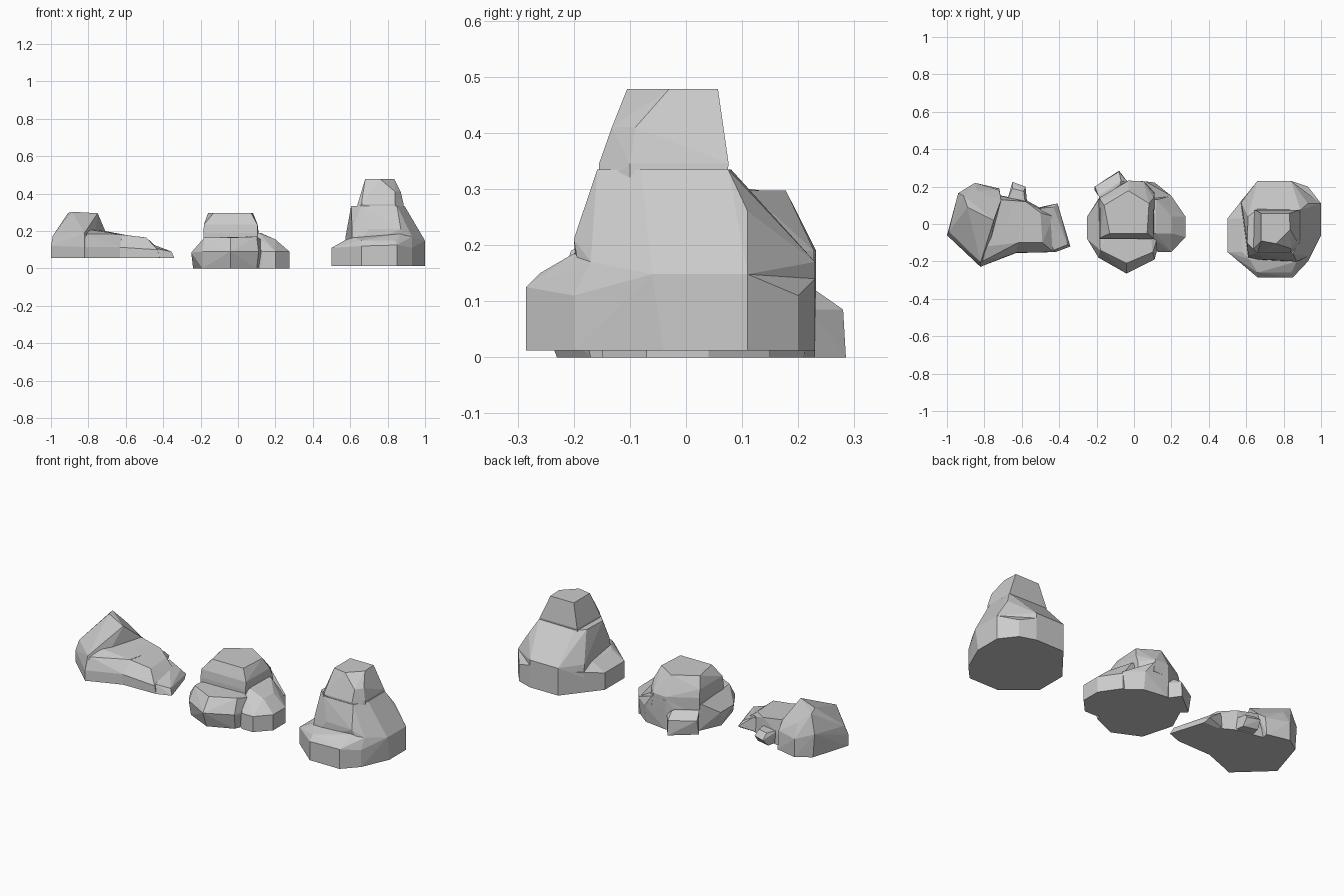
import bpy, bmesh


def hull(name, layers, extra=()):
    """Faceted lump: convex hull of flat outlines at given heights plus loose corners."""
    bm = bmesh.new()
    for z, outline in layers:
        for x, y in outline:
            bm.verts.new((x, y, z))
    for p in extra:
        bm.verts.new(p)
    res = bmesh.ops.convex_hull(bm, input=bm.verts[:])
    junk = {g for g in res["geom_interior"] + res["geom_unused"] if isinstance(g, bmesh.types.BMVert)}
    bmesh.ops.delete(bm, geom=[v for v in junk if v.is_valid], context='VERTS')
    bmesh.ops.dissolve_limit(bm, angle_limit=0.06, verts=bm.verts[:], edges=bm.edges[:])
    bmesh.ops.recalc_face_normals(bm, faces=bm.faces[:])
    me = bpy.data.meshes.new(name)
    bm.to_mesh(me)
    bm.free()
    ob = bpy.data.objects.new(name, me)
    bpy.context.collection.objects.link(ob)
    return ob


def merge(base, parts):
    """Fuse lumps into one rock."""
    for p in parts:
        m = base.modifiers.new("fuse", 'BOOLEAN')
        m.operation, m.solver, m.object = 'UNION', 'EXACT', p
        bpy.context.view_layer.objects.active = base
        bpy.ops.object.modifier_apply(modifier=m.name)
        bpy.data.objects.remove(p)


# Left rock: head with a long sloping tail
head_foot = [(-1, -.06), (-.93, .165), (-.85, .22), (-.72, .19), (-.78, -.21), (-.82, -.23)]
left_rock = hull("left_rock", [(.055, head_foot)],
                 [(-1, -.06, .12), (-.99, -.04, .175), (-.94, .165, .19), (-.85, .22, .16), (-.72, .18, .16),
                  (-.82, -.23, .115), (-.82, -.205, .19), (-.79, -.12, .21), (-.71, .13, .2),
                  (-.91, .15, .295), (-.89, .09, .303), (-.75, .02, .295), (-.84, .178, .235)])
slope = hull("slope", [(.055, [(-.82, -.228), (-.63, -.155), (-.6, .13), (-.8, .17)])],
             [(-.82, -.228, .115), (-.63, -.153, .115), (-.81, -.2, .185), (-.79, -.12, .207),
              (-.71, .13, .2), (-.58, .12, .175), (-.62, -.1, .182)])
lower_slope = hull("lower_slope", [(.055, [(-.66, -.156), (-.42, -.15), (-.42, .04), (-.58, .13), (-.7, .13)])],
                   [(-.66, -.154, .115), (-.43, -.15, .1), (-.43, .04, .11), (-.7, .1, .195),
                    (-.58, .12, .175), (-.5, .06, .165), (-.49, -.1, .165), (-.65, -.1, .184)])
tail = hull("tail", [(.055, [(-.55, -.14), (-.42, -.15), (-.34, -.12), (-.4, .08), (-.55, .08)])],
            [(-.43, -.14, .105), (-.355, -.11, .09), (-.41, .11, .075), (-.43, .09, .105), (-.5, .085, .145)])
back_lump = hull("back_lump", [(.06, [(-.68, .1), (-.66, .19), (-.58, .17), (-.57, .1)]),
                               (.1, [(-.65, .225), (-.58, .2)]),
                               (.13, [(-.68, .12), (-.65, .19), (-.59, .175), (-.58, .1)])])
merge(left_rock, [slope, lower_slope, tail, back_lump])

# Middle rock: low base with a cap and side lobes
base_foot = [(-.19, -.16), (-.04, -.23), (.1, -.17), (.2, .14), (.11, .21), (-.03, .23), (-.18, .15), (-.24, .02)]
middle_rock = hull("middle_rock", [(0, base_foot)],
                   [(-.19, -.18, .09), (-.04, -.265, .09), (.11, -.19, .09), (-.18, -.14, .165), (-.04, -.21, .165),
                    (.1, -.15, .17), (-.25, .04, .085), (-.25, -.08, .085), (-.19, .13, .15),
                    (-.03, .232, .17), (.06, .228, .17), (.11, .222, .1), (.2, .15, .1)])
cap = hull("cap", [(.12, [(-.185, -.08), (.105, -.08), (.11, .17), (.06, .228), (-.03, .23), (-.185, .14)]),
                   (.19, [(-.185, -.08), (.105, -.08), (.11, .16), (.05, .228), (-.03, .232), (-.185, .14)]),
                   (.235, [(-.182, -.075), (.103, -.075), (.105, .14), (-.03, .195), (-.18, .13)]),
                   (.297, [(-.13, -.05), (.07, -.05), (.08, .11), (-.03, .178), (-.16, .1)])])
right_lobe = hull("right_lobe", [(0, [(.05, -.1), (.13, -.15), (.2, -.15), (.275, -.07), (.275, .04), (.2, .15), (.05, .15)]),
                                 (.09, [(.13, -.15), (.2, -.15), (.275, -.07), (.275, .04), (.2, .15)]),
                                 (.155, [(.12, -.09), (.2, -.05), (.2, .04)]),
                                 (.19, [(.06, -.05), (.115, -.05), (.12, .13), (.06, .13)])])
back_lobe = hull("back_lobe", [(0, [(-.21, .18), (-.08, .285), (-.02, .2), (-.12, .1)]),
                               (.085, [(-.21, .2), (-.08, .28), (-.03, .22)]),
                               (.12, [(-.19, .15), (-.07, .23), (-.1, .1)])])
merge(middle_rock, [cap, right_lobe, back_lobe])

# Right rock: wide base rising to a tall blunt peak
foot = [(.5, -.15), (.5, .03), (.57, .12), (.66, .23), (.84, .23), (.93, .2), (1, .11),
        (1, -.04), (.93, -.2), (.85, -.285), (.66, -.285), (.58, -.22)]
right_rock = hull("right_rock", [(.012, foot), (.11, foot)],
                  [(1, -.06, .148), (1, .11, .148), (.66, .23, .15), (.84, .23, .14), (.66, -.285, .12),
                   (.85, -.285, .125), (.66, -.26, .15), (.84, -.26, .15), (.58, -.15, .155), (.58, .03, .155),
                   (.93, -.17, .17), (.62, -.19, .165), (.87, -.2, .185)])
peak = hull("peak", [(.1, [(.61, -.19), (.57, .12), (.66, .23), (.84, .23), (1, .11), (1, -.05), (.93, -.18)]),
                     (.148, [(1, .11), (1, -.06)]),
                     (.17, [(.66, .23), (.84, .23), (.575, .11), (.93, -.17)]),
                     (.21, [(.61, -.17), (.59, .06), (.87, -.2), (.7, -.19)]),
                     (.335, [(.605, -.1), (.61, .04), (.66, -.158), (.85, -.158), (.89, -.08), (.89, .075), (.66, .08)]),
                     (.26, [(.93, .11)])])
tip = hull("tip", [(.3, [(.64, -.14), (.64, .07), (.89, .07), (.89, -.1), (.85, -.155)]),
                   (.345, [(.64, -.13), (.645, .076), (.885, .076), (.885, -.1), (.84, -.155), (.66, -.155)]),
                   (.41, [(.84, -.132), (.87, -.09)]),
                   (.478, [(.68, -.09), (.76, -.105), (.835, -.03), (.83, .057), (.68, .057)])])
merge(right_rock, [peak, tip])
